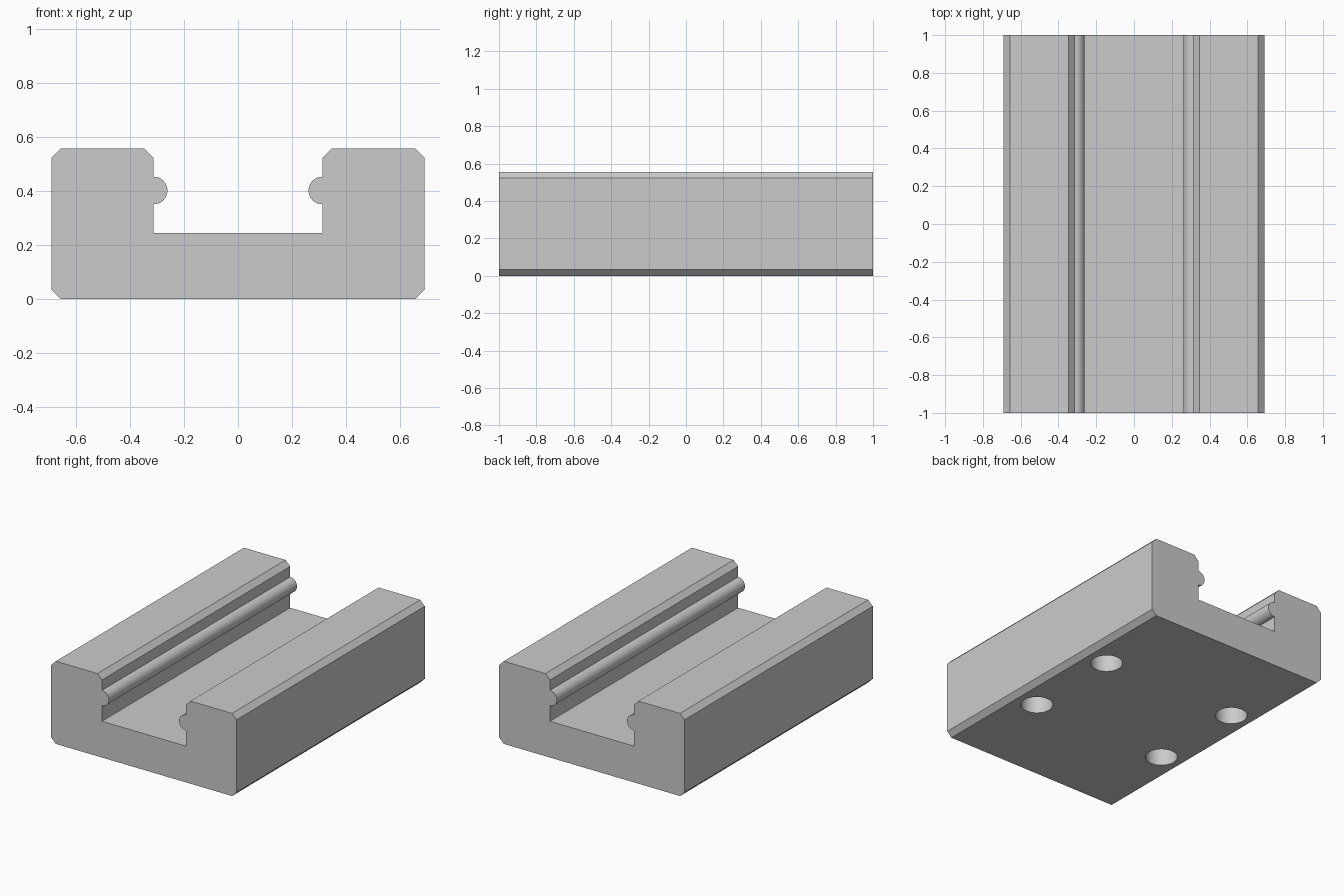
import bpy
import bmesh
from math import cos, sin, pi, radians
from mathutils import Matrix

default_cube = bpy.data.objects.get("Cube")
if default_cube:
    bpy.data.objects.remove(default_cube, do_unlink=True)

# Overall dimensions
HALF_WIDTH, HEIGHT, LENGTH = 0.69, 0.556, 2.0
SLOT, FLOOR, CHAMFER = 0.312, 0.244, 0.034
RIB_Z, RIB_RADIUS, RIB_STEPS = 0.401, 0.051, 16
HOLE_X, HOLE_Y, HOLE_RADIUS, HOLE_DEPTH = 0.51, 0.34, 0.1, 0.3

# Plain grey material
grey = bpy.data.materials.new("plain grey")
grey.use_nodes = True
colour = (0.6, 0.6, 0.6, 1)
grey.diffuse_color = colour
grey.node_tree.nodes["Principled BSDF"].inputs["Base Color"].default_value = colour


def add_object(name, bm):
    bmesh.ops.recalc_face_normals(bm, faces=bm.faces)
    mesh = bpy.data.meshes.new(name)
    bm.to_mesh(mesh)
    bm.free()
    mesh.materials.append(grey)
    obj = bpy.data.objects.new(name, mesh)
    bpy.context.collection.objects.link(obj)
    return obj


# Half profile: floor, wall with round rib, chamfered shoulder, bottom chamfer
rib = [(SLOT - RIB_RADIUS * sin(pi * i / RIB_STEPS),
        RIB_Z - RIB_RADIUS * cos(pi * i / RIB_STEPS)) for i in range(RIB_STEPS + 1)]
half = [(SLOT, FLOOR)] + rib + [
    (SLOT, HEIGHT - CHAMFER), (SLOT + CHAMFER, HEIGHT),
    (HALF_WIDTH - CHAMFER, HEIGHT), (HALF_WIDTH, HEIGHT - CHAMFER),
    (HALF_WIDTH, CHAMFER), (HALF_WIDTH - CHAMFER, 0)]
profile = half + [(-x, z) for x, z in reversed(half)]

# Channel block extruded along its length
bm = bmesh.new()
end = bm.faces.new([bm.verts.new((x, -LENGTH / 2, z)) for x, z in profile])
sweep = bmesh.ops.extrude_face_region(bm, geom=[end], use_keep_orig=True)
moved = [v for v in sweep["geom"] if isinstance(v, bmesh.types.BMVert)]
bmesh.ops.translate(bm, verts=moved, vec=(0, LENGTH, 0))
block = add_object("channel_block", bm)

# Four blind mounting holes in the underside
bm = bmesh.new()
for sx in (-1, 1):
    for sy in (-1, 1):
        bmesh.ops.create_cone(
            bm, cap_ends=True, segments=48, radius1=HOLE_RADIUS, radius2=HOLE_RADIUS,
            depth=HOLE_DEPTH * 2,
            matrix=Matrix.Translation((sx * HOLE_X, sy * HOLE_Y, 0)))
cutter = add_object("hole_cutter", bm)
cutter.hide_render = True

drill = block.modifiers.new("mounting holes", "BOOLEAN")
drill.operation = "DIFFERENCE"
drill.solver = "EXACT"
drill.object = cutter

# Apply the holes, then smooth the ribs and hole walls
bpy.ops.object.select_all(action="DESELECT")
block.select_set(True)
bpy.context.view_layer.objects.active = block
bpy.ops.object.modifier_apply(modifier=drill.name)
bpy.data.objects.remove(cutter, do_unlink=True)
bpy.ops.object.shade_smooth_by_angle(angle=radians(30))
